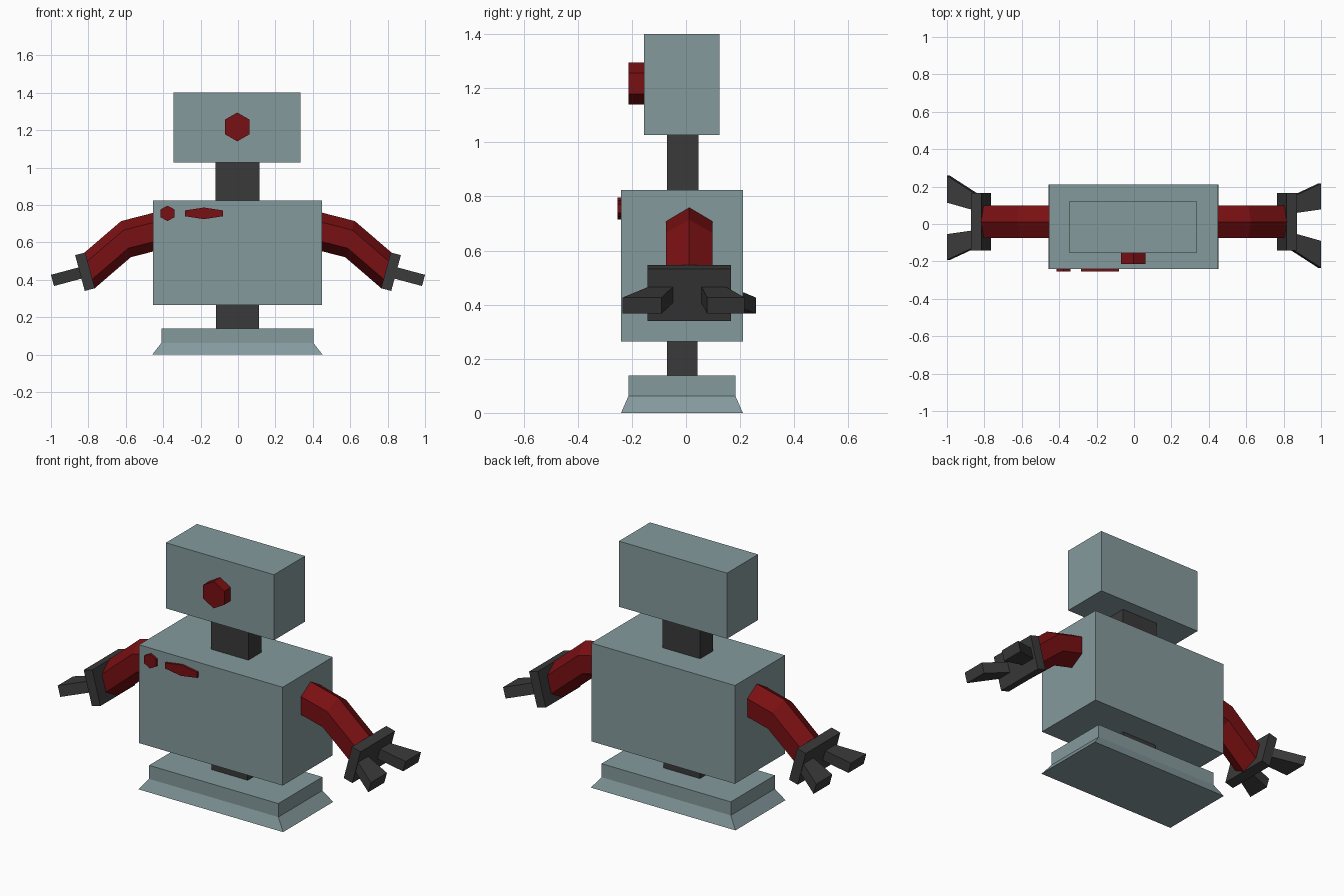
import bpy, math
from mathutils import Vector

if "Cube" in bpy.data.objects:
    bpy.data.objects.remove(bpy.data.objects["Cube"])


def material(name, rgb):
    m = bpy.data.materials.new(name)
    m.diffuse_color = (*rgb, 1)
    m.use_nodes = True
    m.node_tree.nodes["Principled BSDF"].inputs["Base Color"].default_value = m.diffuse_color
    return m


STEEL = material("blue grey", (0.235, 0.323, 0.34))
RED = material("dark red", (0.19, 0.005, 0.006))
DARK = material("charcoal", (0.042, 0.042, 0.042))


def loft(name, rings, mat):
    """Closed solid through a list of equally long rings of points."""
    n = len(rings[0])
    verts = [p for r in rings for p in r]
    faces = [tuple(range(n)), tuple(range(len(verts) - n, len(verts)))]
    for k in range(len(rings) - 1):
        for i in range(n):
            j = (i + 1) % n
            faces.append((k * n + i, k * n + j, (k + 1) * n + j, (k + 1) * n + i))
    me = bpy.data.meshes.new(name)
    me.from_pydata(verts, [], faces)
    me.materials.append(mat)
    ob = bpy.data.objects.new(name, me)
    bpy.context.collection.objects.link(ob)
    # consistent outward normals
    bpy.context.view_layer.objects.active = ob
    ob.select_set(True)
    bpy.ops.object.mode_set(mode='EDIT')
    bpy.ops.mesh.select_all(action='SELECT')
    bpy.ops.mesh.normals_make_consistent(inside=False)
    bpy.ops.object.mode_set(mode='OBJECT')
    ob.select_set(False)
    return ob


def rect(x0, x1, y0, y1, z):
    return [(x0, y0, z), (x1, y0, z), (x1, y1, z), (x0, y1, z)]


def box(name, x, y, z, mat):
    return loft(name, [rect(*x, *y, h) for h in z], mat)


def hex_plate(name, cx, cz, rx, rz, y0, y1, mat):
    """Six-sided disc facing forward, corner up."""
    ang = [math.radians(60 * i) for i in range(6)]
    return loft(name, [[(cx + rx * math.sin(a), y, cz + rz * math.cos(a)) for a in ang]
                       for y in (y0, y1)], mat)


# Flared foot, waist, torso, neck and head
loft("base", [rect(-0.458, 0.452, -0.24, 0.21, 0),
              rect(-0.41, 0.403, -0.213, 0.183, 0.062),
              rect(-0.41, 0.403, -0.213, 0.183, 0.139)], STEEL)
box("waist", (-0.117, 0.111), (-0.071, 0.042), (0.13, 0.275), DARK)
box("torso", (-0.455, 0.449), (-0.24, 0.21), (0.264, 0.823), STEEL)
box("neck", (-0.121, 0.115), (-0.071, 0.046), (0.815, 1.035), DARK)
box("head", (-0.345, 0.335), (-0.155, 0.124), (1.027, 1.4), STEEL)

# Red eye and chest badges
hex_plate("eye", -0.004, 1.217, 0.077, 0.077, -0.213, -0.15, RED)
hex_plate("chest_button", -0.377, 0.755, 0.044, 0.041, -0.253, -0.235, RED)
hex_plate("chest_bar", -0.182, 0.755, 0.117, 0.031, -0.253, -0.235, RED)

# Arms and grippers; the second side is the first turned half round
TILT = math.radians(15)
OUT = Vector((math.cos(TILT), 0, -math.sin(TILT)))
UP = Vector((math.sin(TILT), 0, math.cos(TILT)))
SIDE = Vector((0, 1, 0))
PALM = Vector((0.818, 0, 0.443))


def palm_ring(u, y0, y1, h):
    c = PALM + OUT * u
    return [c + SIDE * y + UP * w for y, w in ((y0, -h), (y1, -h), (y1, h), (y0, h))]


for label, s in (("right", 1), ("left", -1)):
    def place(ring):
        return [(s * p[0], 0.012 + s * p[1], p[2]) for p in ring]

    arm = []
    for c in (Vector((0.40, 0, 0.668)), Vector((0.599, 0, 0.617)), PALM - OUT * 0.025):
        arm.append(place([c + UP * (0.1 * math.cos(math.radians(60 * i)))
                          + SIDE * (0.1 * math.sin(math.radians(60 * i)))
                          for i in range(6)]))
    loft(label + "_arm", arm, RED)
    loft(label + "_palm", [place(palm_ring(u, -0.155, 0.155, 0.099))
                           for u in (-0.028, 0.028)], DARK)
    # Fingers widen towards the tip
    for nm, base, tip in (("back", (0.045, 0.135), (0.066, 0.204)),
                          ("front", (-0.15, -0.06), (-0.246, -0.102))):
        loft(f"{label}_{nm}_finger", [place(palm_ring(0.026, *base, 0.031)),
                                      place(palm_ring(0.18, *tip, 0.031))], DARK)
